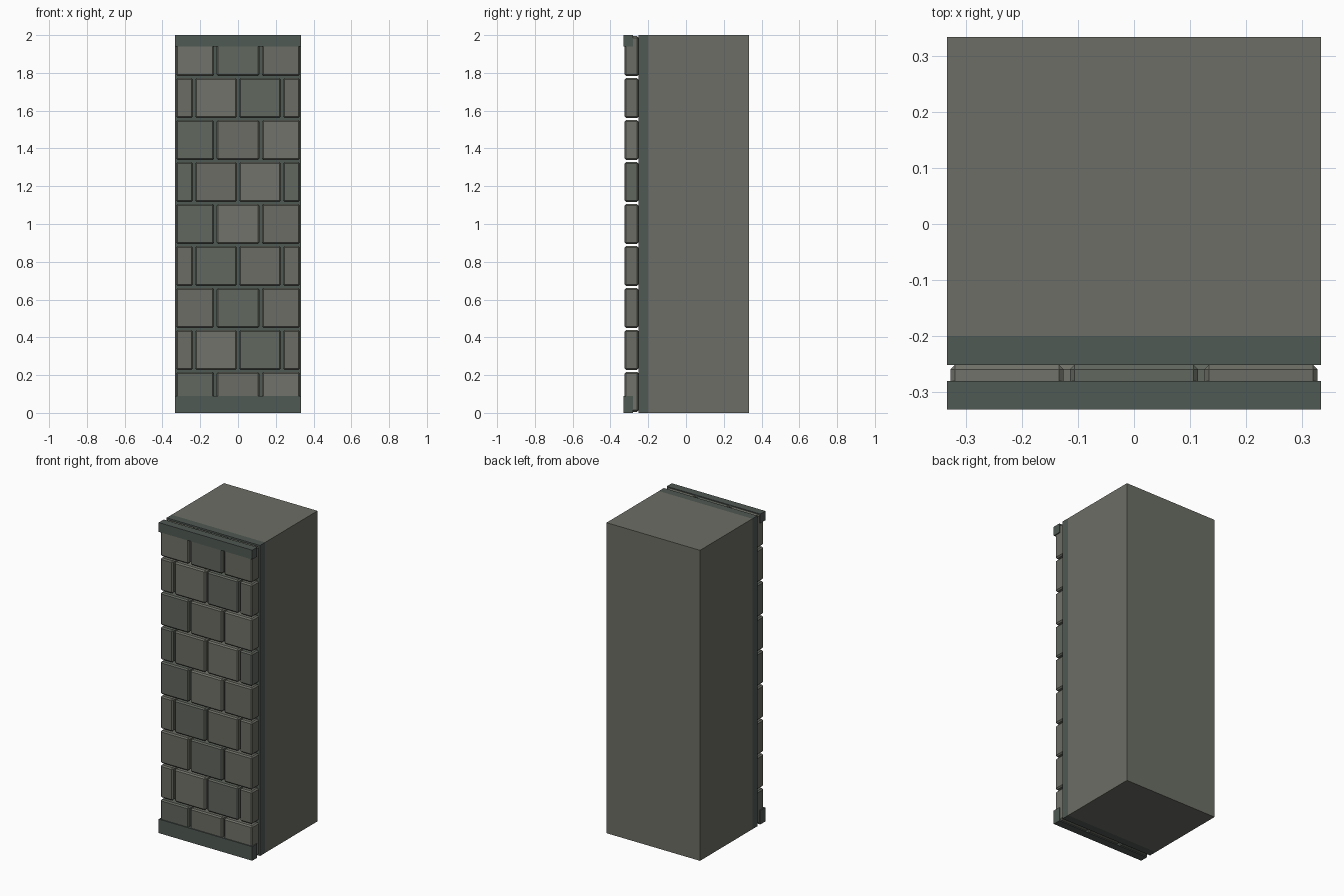
import bpy

if "Cube" in bpy.data.objects:
    bpy.data.objects.remove(bpy.data.objects["Cube"])

W = 0.333  # half width


def material(name, rgb):
    m = bpy.data.materials.new(name)
    m.diffuse_color = (*rgb, 1)
    m.use_nodes = True
    m.node_tree.nodes["Principled BSDF"].inputs["Base Color"].default_value = m.diffuse_color
    return m


stone = material("stone", (0.15, 0.155, 0.13))
mortar = material("mortar", (0.08, 0.10, 0.088))
shades = {
    "L": material("brick_light", (0.165, 0.17, 0.142)),
    "M": material("brick_mid", (0.145, 0.15, 0.125)),
    "D": material("brick_dark", (0.12, 0.135, 0.112)),
}


def box(name, x, y, z, mat, bevel=0):
    """Box from (min, max) ranges, with optional chamfered edges."""
    bpy.ops.mesh.primitive_cube_add(size=1, location=[(a + b) / 2 for a, b in (x, y, z)])
    o = bpy.context.object
    o.name = name
    o.scale = [b - a for a, b in (x, y, z)]
    bpy.ops.object.transform_apply(location=False, rotation=False, scale=True)
    o.data.materials.append(mat)
    if bevel:
        mod = o.modifiers.new("chamfer", "BEVEL")
        mod.width = bevel
        mod.segments = 1
    return o


# Solid core, mortar backing and the two trim strips
box("wall_core", (-W, W), (-0.2, W), (0, 2), stone)
box("mortar_backing", (-W, W), (-0.251, -0.2), (0, 2), mortar)
box("base_trim", (-W, W), (-0.331, -0.28), (0, 0.09), mortar)
box("top_trim", (-W, W), (-0.331, -0.28), (1.94, 2), mortar)

# Running-bond brick courses: joint centres alternate between rows
joints = [(-W, -0.12, 0.12, W), (-W, -0.233, 0, 0.233, W)]
tones = ["DML", "MLDM", "MDM", "MDMM", "DLM", "DMLD", "DML", "MLDM", "LDM"]
gap = 0.006
course = 2 / 9
for row, tone in enumerate(tones):
    xs = joints[row % 2]
    for i, t in enumerate(tone):
        box(f"brick_{row}_{i}", (xs[i] + gap, xs[i + 1] - gap), (-0.325, -0.251),
            (row * course + gap, (row + 1) * course - gap), shades[t], 0.008)
